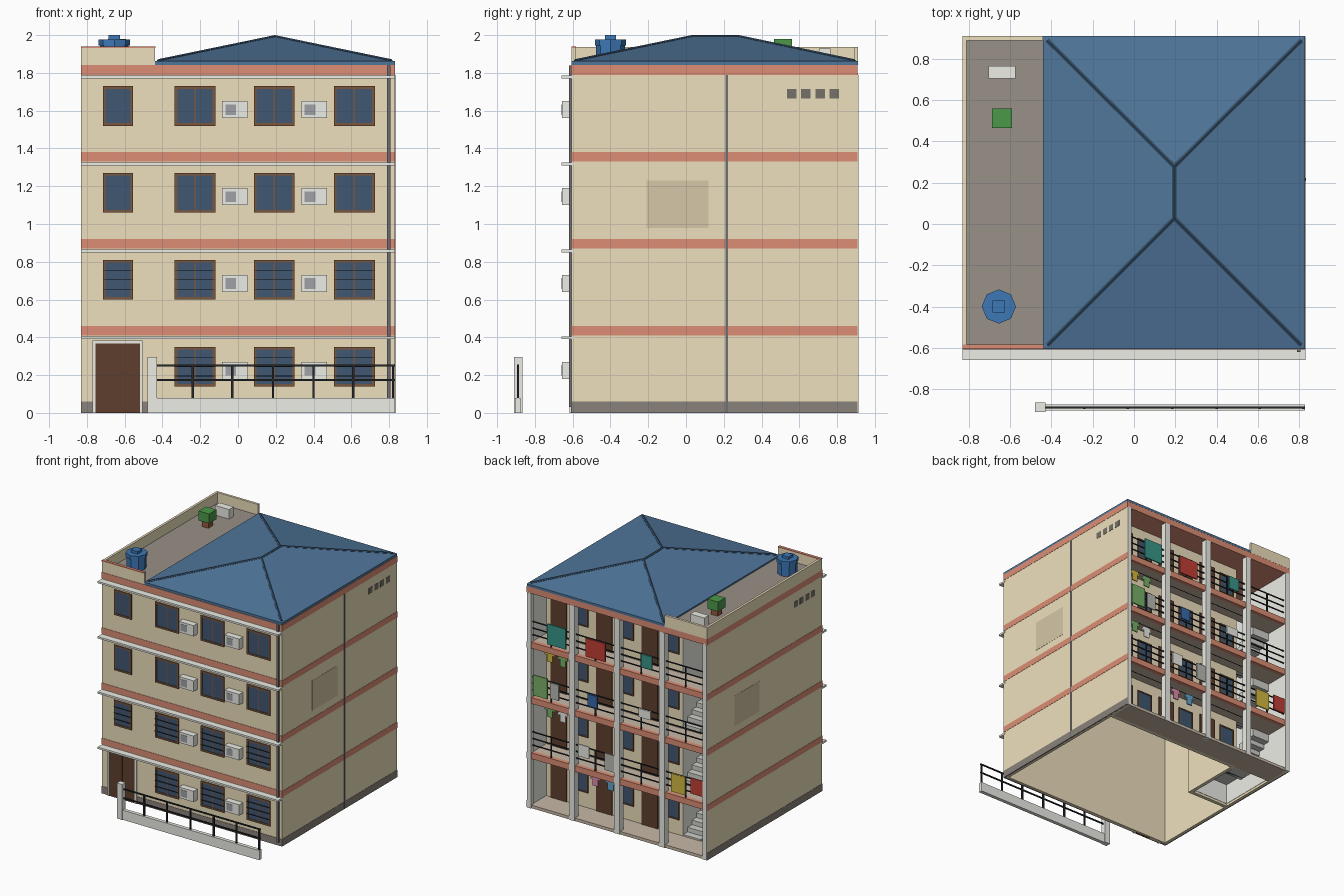
import bpy, bmesh, math
from mathutils import Vector

if "Cube" in bpy.data.objects:
    bpy.data.objects.remove(bpy.data.objects["Cube"])

MATS = {}


def mat(hexcol):
    if hexcol not in MATS:
        m = bpy.data.materials.new("paint_" + hexcol)
        rgb = [int(hexcol[i:i + 2], 16) / 255 for i in (0, 2, 4)]
        m.diffuse_color = [min(1, 1.22 * c ** 2.2) for c in rgb] + [1]
        m.use_nodes = True
        m.node_tree.nodes["Principled BSDF"].inputs["Base Color"].default_value = m.diffuse_color
        MATS[hexcol] = m
    return MATS[hexcol]


def finish(name, bm, col):
    bmesh.ops.recalc_face_normals(bm, faces=bm.faces)
    me = bpy.data.meshes.new(name)
    bm.to_mesh(me)
    bm.free()
    ob = bpy.data.objects.new(name, me)
    bpy.context.collection.objects.link(ob)
    me.materials.append(mat(col))
    return ob


def boxes(name, col, *specs):
    """One object from boxes given as (x0, x1, y0, y1, z0, z1)."""
    bm = bmesh.new()
    for x0, x1, y0, y1, z0, z1 in specs:
        vs = bmesh.ops.create_cube(bm, size=1)["verts"]
        for v in vs:
            v.co = Vector((x0 + (v.co.x + .5) * (x1 - x0),
                           y0 + (v.co.y + .5) * (y1 - y0),
                           z0 + (v.co.z + .5) * (z1 - z0)))
    return finish(name, bm, col)


def prism(name, col, pts, offset):
    bm = bmesh.new()
    f = bm.faces.new([bm.verts.new(p) for p in pts])
    ext = bmesh.ops.extrude_face_region(bm, geom=[f])["geom"]
    bmesh.ops.translate(bm, vec=offset, verts=[v for v in ext if isinstance(v, bmesh.types.BMVert)])
    return finish(name, bm, col)


def frame(x0, x1, z0, z1, y0, y1, t):
    return [(x0, x0 + t, y0, y1, z0, z1), (x1 - t, x1, y0, y1, z0, z1),
            (x0 + t, x1 - t, y0, y1, z0, z0 + t), (x0 + t, x1 - t, y0, y1, z1 - t, z1)]


WALL, RED, LIGHT, GREY = "D9CCAC", "C8806A", "D8D8D2", "7D7670"
BLUE, GLASS, BROWN, WOOD, BLACK = "4A6B8C", "3C5068", "573B2D", "70503A", "26282A"
F, STOREY = [0, .46, .92, 1.38], .46

# Hollow shell: front and side walls, gallery wall, stairwell walls
boxes("walls", WALL, (-.8, .8, -.605, -.575, 0, 1.8), (-.83, -.8, -.605, .91, 0, 1.8),
      (.8, .83, -.605, .91, 0, 1.8), (-.46, .8, .67, .7, 0, 1.8),
      (-.46, -.43, .15, .67, 0, 1.8), (-.8, -.46, .15, .18, 0, 1.8))
boxes("plinth", GREY, (-.832, -.77, -.608, -.59, 0, .06), (-.505, .832, -.608, -.59, 0, .06),
      (-.832, -.82, -.59, .909, 0, .06), (.82, .832, -.59, .909, 0, .06))
boxes("white_wall_lining", LIGHT, (-.8, -.797, .18, .9, .02, 1.79), (-.463, -.46, .18, .7, .02, 1.79),
      (-.797, -.463, .18, .183, .02, 1.79), (.797, .8, .7, .9, .02, 1.79))

# Terracotta bands and roof slab
bands = []
for z in F[1:]:
    bands += [(-.832, .832, -.608, -.59, z - .05, z), (-.832, -.82, -.59, .909, z - .05, z),
              (.82, .832, -.59, .909, z - .05, z), (-.82, .82, .87, .903, z - .05, z)]
boxes("terracotta_bands", RED, *bands)
boxes("roof_slab", RED, (-.832, .832, -.608, .909, 1.79, 1.842))
boxes("front_ledges", LIGHT, *[(-.832, .832, -.66, -.59, z - .07, z - .055) for z in F[1:] + [1.84]])
boxes("gallery_floors", "B5A797", (-.8, .8, .69, .905, 0, .025),
      *[(-.8, .8, .69, .87, z - .045, z - .002) for z in F[1:]])

# Rear columns
boxes("rear_columns", LIGHT, *[(x - .025, x + .025, .86, .91, 0, 1.79) for x in (-.415, 0, .415)],
      *[(x - .019, x + .019, .87, .912, 0, 1.79) for x in (-.81, .81)])

# Stairs: two flights and a half landing for each storey
steps = []
N, H = 6, STOREY / 12
for z in F[:3]:
    for i in range(N):
        y = .7 - i * .057
        za, zb = z + (i + 1) * H, z + STOREY - i * H
        steps.append((-.625, -.465, y - .057, y, max(za - .07, 0.005), za))
        steps.append((-.795, -.635, y - .057, y, zb - .11, zb - H))
    steps.append((-.797, -.463, .183, .358, z + .19, z + .23))
boxes("stairs", "BDBDB8", *steps)

# Front windows, bars and air conditioners
glass, frames, bars, ac, grille = [], [], [], [], []
for k, z in enumerate(F):
    wins = [(-.335, -.12), (.085, .3), (.508, .724)] + ([(-.715, -.555)] if k else [])
    z0, z1 = z + .14, z + .35
    for a, b in wins:
        glass.append((a, b, -.608, -.59, z0, z1))
        frames += frame(a, b, z0, z1, -.614, -.59, .014)
        m = (a + b) / 2
        if b - a > .2:
            frames.append((m - .004, m + .004, -.612, -.6, z0, z1))
        if k < 2:
            bars += [(a, b, -.618, -.612, z0 + h - .002, z0 + h + .002) for h in (.055, .105, .155)]
    for a in (-.085, .335):
        ac.append((a, a + .135, -.656, -.6, z + .18, z + .27))
        grille.append((a + .018, a + .075, -.658, -.65, z + .197, z + .253))

# Rear doors and windows
doors = []
for z in F:
    for x in (.68, .26, -.16):
        doors.append((x - .075, x + .075, .69, .708, z + .02 * (z == 0), z + .34))
        glass.append((x - .27, x - .13, .69, .705, z + .15, z + .32))
        frames += frame(x - .27, x - .13, z + .15, z + .32, .69, .71, .01)
boxes("window_glass", GLASS, *glass)
boxes("window_frames", WOOD, *frames)
boxes("window_bars", BLACK, *bars)
boxes("air_conditioners", LIGHT, *ac)
boxes("air_conditioner_grilles", "8F9296", *grille)
boxes("rear_doors", BROWN, *doors)

# Entrance
boxes("entrance_doors", BROWN, (-.755, -.639, -.612, -.59, 0, .368), (-.638, -.52, -.612, -.59, 0, .368))
boxes("entrance_frame", LIGHT, (-.77, -.755, -.618, -.59, 0, .382), (-.52, -.505, -.618, -.59, 0, .382),
      (-.755, -.52, -.618, -.59, .368, .382))

# Side details: vents, faded patches, drain pipes
boxes("side_vents", "6A675F", *[(.825, .832, y - .025, y + .025, 1.665, 1.715) for y in (.56, .635, .71, .785)],
      *[(-.832, -.825, y - .025, y + .025, 1.665, 1.715) for y in (-.26, -.335, -.41, -.485)])
boxes("wall_patches", "C2B598", (.825, .8315, -.21, .12, .98, 1.23), (-.8315, -.825, .22, .55, .98, 1.23))
boxes("drain_pipes", "66666A", (.828, .833, .209, .222, 0, 1.79), (.79, .808, -.62, -.605, .03, 1.84))

# Gallery railings
rails = []
for z in F[1:]:
    rails += [(-.8, .8, .885, .893, z + h - .004, z + h + .004) for h in (.06, .115, .17)]
    rails += [(x - .005, x + .005, .884, .894, z, z + .17) for x in (-.62, -.21, .21, .62)]
boxes("gallery_railings", BLACK, *rails)

# Laundry over the railings: x, z, width, height, colour
TEAL, SCARLET, GREEN, ASH, YELLOW = "35887C", "B03A34", "6FA060", "A8A8A4", "C0A83C"
cloths = [(.56, 1.49, .17, .17, TEAL), (.2, 1.475, .18, .15, SCARLET), (-.27, 1.5, .1, .11, TEAL),
          (.71, 1.03, .13, .17, GREEN), (.58, 1.025, .08, .13, ASH), (.23, 1.04, .09, .1, "36609A"),
          (-.25, 1.06, .11, .07, LIGHT), (.31, .6, .1, .1, LIGHT), (.07, .57, .09, .14, ASH),
          (-.56, .56, .13, .15, YELLOW), (-.73, .58, .11, .13, SCARLET)]
for x, z, w, h, c in cloths:
    boxes("hanging_cloth", c, (x - w / 2, x + w / 2, .896, .906, z - h / 2, z + h / 2))

# Shirts on lines below the ceilings
half = [(.012, .045), (.03, .045), (.05, .015), (.037, .004), (.026, .016), (.026, -.045)]
tee = half + [(-x, z) for x, z in reversed(half)]
for x, z, c in [(.68, 1.26, YELLOW), (.56, 1.25, GREEN), (.68, .8, GREEN), (.56, .79, LIGHT),
                (.26, .34, "C77F9C"), (.12, .34, "5A96B8")]:
    prism("hanging_shirt", c, [(x + a, .815, z + b) for a, b in tee], (0, .008, 0))
boxes("clothes_lines", BLACK, *[(-.43, .8, .817, .821, z - .078, z - .074) for z in F[1:]])

# Hip roof with ridge caps
bm = bmesh.new()
rect = [(-.44, -.605), (.83, -.605), (.83, .91), (-.44, .91)]
lo = [bm.verts.new((x, y, 1.842)) for x, y in rect]
hi = [bm.verts.new((x, y, 1.862)) for x, y in rect]
r0, r1 = bm.verts.new((.195, .03, 1.994)), bm.verts.new((.195, .28, 1.994))
bm.faces.new(lo)
for i in range(4):
    j = (i + 1) % 4
    bm.faces.new((lo[i], lo[j], hi[j], hi[i]))
for f in [(hi[0], hi[1], r0), (hi[1], hi[2], r1, r0), (hi[2], hi[3], r1), (hi[3], hi[0], r0, r1)]:
    bm.faces.new(f)
finish("hip_roof", bm, BLUE)
bm = bmesh.new()
A, B = Vector((.195, .03, 1.988)), Vector((.195, .28, 1.988))
for p, q in [(A, B), ((-.42, -.585, 1.861), A), ((.81, -.585, 1.861), A), ((.81, .89, 1.861), B),
             ((-.42, .89, 1.861), B)]:
    p, d = Vector(p), Vector(q) - Vector(p)
    vs = bmesh.ops.create_cone(bm, cap_ends=True, segments=6, radius1=.012, radius2=.012, depth=d.length)["verts"]
    M = d.to_track_quat('Z', 'Y').to_matrix().to_4x4()
    M.translation = p + d / 2
    bmesh.ops.transform(bm, matrix=M, verts=vs)
finish("ridge_caps", bm, "33495E")

# Terrace with parapet
boxes("terrace_floor", "8A837A", (-.815, -.44, -.59, .9, 1.84, 1.85))
boxes("terrace_parapet", WALL, (-.832, -.812, -.605, .91, 1.842, 1.938),
      (-.812, -.44, -.605, -.585, 1.842, 1.932), (-.812, -.44, .89, .91, 1.842, 1.938))
boxes("parapet_cap", RED, (-.832, -.438, -.607, -.583, 1.932, 1.94))

# Terrace objects: water tank, potted plant, outdoor unit
bm = bmesh.new()
for r, z0, z1 in [(.076, 1.85, 1.945), (.083, 1.945, 1.978)]:
    vs = bmesh.ops.create_cone(bm, cap_ends=True, segments=8, radius1=r, radius2=r, depth=z1 - z0)["verts"]
    bmesh.ops.translate(bm, vec=(-.655, -.4, (z0 + z1) / 2), verts=vs)
finish("water_tank", bm, "3A6CA4")
boxes("water_tank_lid", "3A6CA4", (-.685, -.625, -.43, -.37, 1.97, 2.0))
boxes("plant_pot", "8A5238", (-.67, -.61, .48, .54, 1.85, 1.91))
boxes("plant_leaves", "468A44", (-.688, -.592, .465, .56, 1.9, 1.98))
boxes("outdoor_unit", LIGHT, (-.705, -.575, .705, .765, 1.85, 1.93))

# Front fence
boxes("fence_base", LIGHT, (-.44, .83, -.905, -.875, 0, .08))
boxes("fence_pillar", LIGHT, (-.48, -.43, -.91, -.865, 0, .295))
boxes("fence_rails", BLACK, *[(-.43, .83, -.895, -.885, z - .005, z + .005) for z in (.175, .25)],
      *[(x - .006, x + .006, -.896, -.884, .08, .25) for x in (-.24, -.03, .185, .4, .61, .82)])
